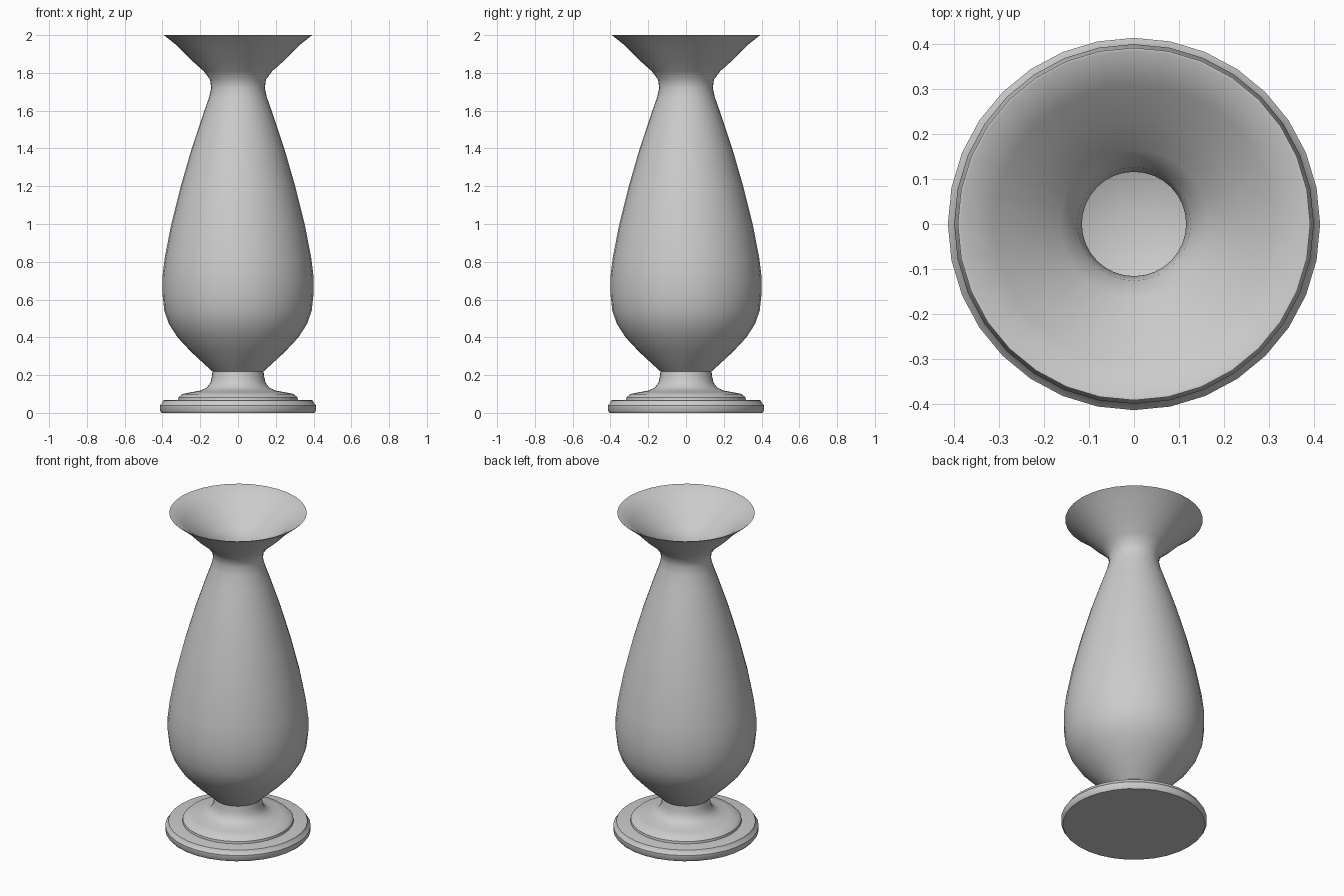
import bpy
import bmesh
from math import cos, sin, tau, radians

SIDES = 32

cube = bpy.data.objects.get("Cube")
if cube:
    bpy.data.objects.remove(cube, do_unlink=True)

grey = bpy.data.materials.new("plain_grey")
grey.use_nodes = True
colour = (0.6, 0.6, 0.6, 1)
grey.diffuse_color = colour
grey.node_tree.nodes["Principled BSDF"].inputs["Base Color"].default_value = colour


def lathe(name, profile, sharp=40):
    """Turn a (radius, height) profile around z, capping any open end."""
    bm = bmesh.new()
    rings = []
    for r, z in profile:
        rings.append([bm.verts.new((r * cos(tau * i / SIDES), r * sin(tau * i / SIDES), z))
                      for i in range(SIDES)])
    for low, high in zip(rings, rings[1:]):
        for i in range(SIDES):
            j = (i + 1) % SIDES
            bm.faces.new((low[i], low[j], high[j], high[i]))
    bm.faces.new(rings[0])
    bm.faces.new(rings[-1])
    bmesh.ops.recalc_face_normals(bm, faces=bm.faces)
    mesh = bpy.data.meshes.new(name)
    bm.to_mesh(mesh)
    bm.free()
    mesh.materials.append(grey)
    obj = bpy.data.objects.new(name, mesh)
    bpy.context.collection.objects.link(obj)
    bpy.ops.object.select_all(action='DESELECT')
    obj.select_set(True)
    bpy.context.view_layer.objects.active = obj
    bpy.ops.object.shade_smooth_by_angle(angle=radians(sharp))
    return obj


# Vase body: outer wall up to the flared rim, then the inner wall down to the floor
outer = [(0.13, 0.215), (0.18, 0.26), (0.25, 0.325), (0.32, 0.40), (0.365, 0.47),
         (0.39, 0.54), (0.4, 0.63), (0.4, 0.72), (0.388, 0.82), (0.353, 1.0),
         (0.303, 1.2), (0.245, 1.4), (0.185, 1.58), (0.153, 1.67), (0.142, 1.72),
         (0.148, 1.765), (0.182, 1.81), (0.25, 1.87), (0.32, 1.942), (0.392, 2.0)]
inner = [(0.385, 2.0), (0.31, 1.95), (0.235, 1.885), (0.165, 1.825), (0.126, 1.775),
         (0.116, 1.72), (0.128, 1.66), (0.16, 1.57), (0.22, 1.39), (0.278, 1.19),
         (0.328, 1.0), (0.363, 0.82), (0.375, 0.68), (0.365, 0.55), (0.3, 0.41),
         (0.2, 0.31), (0.1, 0.26), (0.03, 0.25)]
lathe("vase_body", outer + inner)

# Stem flowing out into a domed foot
lathe("stem_foot", [(0.318, 0.06), (0.315, 0.082), (0.295, 0.1), (0.25, 0.109),
                    (0.2, 0.118), (0.165, 0.134), (0.146, 0.16), (0.139, 0.19),
                    (0.135, 0.22)])

# Stepped base disc
lathe("base_disc", [(0.405, 0), (0.414, 0.012), (0.414, 0.04), (0.402, 0.052),
                    (0.396, 0.066), (0.385, 0.068)])
